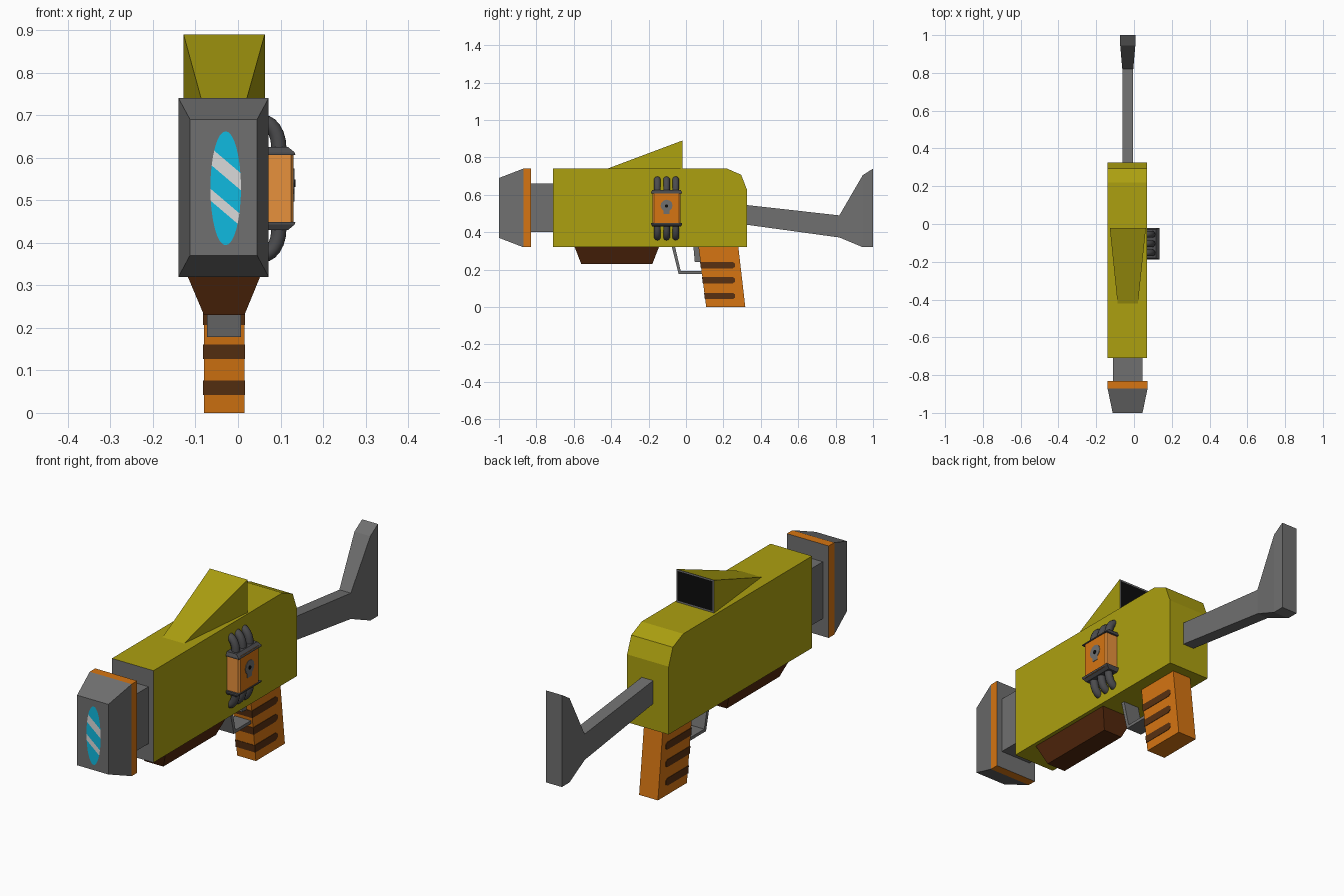
import bpy, bmesh, math
from mathutils import Vector

if "Cube" in bpy.data.objects:
    bpy.data.objects.remove(bpy.data.objects["Cube"])

CX = -0.033  # centre line of the main parts


def material(name, r, g, b):
    m = bpy.data.materials.new(name)
    lin = [(c / 255 / 12.92) if c < 11 else ((c / 255 + 0.055) / 1.055) ** 2.4 for c in (r, g, b)]
    m.diffuse_color = (*lin, 1)
    m.use_nodes = True
    m.node_tree.nodes["Principled BSDF"].inputs["Base Color"].default_value = m.diffuse_color
    return m


OLIVE = material("olive", 172, 160, 16)
GREY = material("grey", 112, 112, 112)
DARK = material("dark_grey", 76, 76, 78)
ORANGE = material("orange", 214, 117, 18)
AMBER = material("light_orange", 238, 150, 62)
BROWN = material("brown", 84, 40, 12)
STRIPE = material("stripe_brown", 88, 48, 17)
CYAN = material("cyan", 16, 186, 224)
WHITE = material("pale_grey", 218, 218, 218)
BLACK = material("black", 12, 12, 12)


def finish(name, bm, mats, rule=None):
    """Turn a bmesh into an object; rule(face) gives the material index."""
    bmesh.ops.recalc_face_normals(bm, faces=bm.faces)
    bm.normal_update()
    if rule:
        for f in bm.faces:
            f.material_index = rule(f)
    me = bpy.data.meshes.new(name)
    bm.to_mesh(me)
    bm.free()
    for m in mats:
        me.materials.append(m)
    ob = bpy.data.objects.new(name, me)
    bpy.context.collection.objects.link(ob)
    return ob


def loft(name, rings, mats, rule=None):
    """Skin a list of equal-length point rings and cap both ends."""
    bm = bmesh.new()
    vs = [[bm.verts.new(p) for p in r] for r in rings]
    n = len(vs[0])
    for a, b in zip(vs, vs[1:]):
        for i in range(n):
            bm.faces.new((a[i], a[(i + 1) % n], b[(i + 1) % n], b[i]))
    bm.faces.new(vs[0][::-1])
    bm.faces.new(vs[-1])
    return finish(name, bm, mats, rule)


def prism(name, profile, x0, x1, mats, rule=None):
    """Side profile in (y, z) extruded across x."""
    return loft(name, [[(x, y, z) for y, z in profile] for x in (x0, x1)], mats, rule)


def rect_y(y, x0, x1, z0, z1):
    return [(x0, y, z0), (x1, y, z0), (x1, y, z1), (x0, y, z1)]


def rect_z(z, x0, x1, y0, y1):
    return [(x0, y0, z), (x1, y0, z), (x1, y1, z), (x0, y1, z)]


# Main body with grey front face and rounded rear top
prism("body", [(-0.71, 0.32), (0.325, 0.32), (0.325, 0.63), (0.295, 0.707), (0.22, 0.74), (-0.71, 0.74)],
      -0.14, 0.07, [OLIVE, GREY], lambda f: int(f.normal.y < -0.9))

# Neck, muzzle and its coloured band
loft("neck", [rect_y(-0.85, -0.11, 0.045, 0.40, 0.66), rect_y(-0.70, -0.11, 0.045, 0.40, 0.66)], [GREY])
loft("muzzle", [rect_y(-1.0, -0.113, 0.045, 0.37, 0.69), rect_y(-0.87, -0.14, 0.072, 0.32, 0.74)], [GREY])
loft("muzzle_band", [rect_y(-0.87, -0.14, 0.072, 0.32, 0.74), rect_y(-0.83, -0.14, 0.072, 0.32, 0.74)],
     [ORANGE, GREY], lambda f: int(abs(f.normal.y) > 0.5))

# Oval lens cut by slanted lines into glints
bm = bmesh.new()
bm.faces.new([bm.verts.new((CX + 0.004 + 0.036 * math.cos(a), -1.001, 0.528 + 0.134 * math.sin(a)))
              for a in (i * math.tau / 32 for i in range(32))])
SLOPE = -0.85
LEVELS = (0.597, 0.557, 0.500, 0.472)  # band edges at the centre line
for h in LEVELS:
    bmesh.ops.bisect_plane(bm, geom=bm.verts[:] + bm.edges[:] + bm.faces[:],
                           plane_co=(CX, -1.001, h), plane_no=(-SLOPE, 0, 1))


def glint(f):
    c = f.calc_center_median()
    h = c.z - SLOPE * (c.x - CX)
    return int(LEVELS[1] < h < LEVELS[0] or LEVELS[3] < h < LEVELS[2])


for f in bm.faces:
    if f.normal.y > 0:
        f.normal_flip()
lens = finish("lens", bm, [CYAN, WHITE], glint)
if lens.data.polygons[0].normal.y > 0:
    lens.data.flip_normals()

# Wedge-shaped sight, open-looking at the back
bm = bmesh.new()
pts = [(-0.087, -0.42, 0.74), (0.021, -0.42, 0.74), (0.063, -0.02, 0.74),
       (-0.128, -0.02, 0.74), (0.063, -0.02, 0.89), (-0.128, -0.02, 0.89)]
v = [bm.verts.new(p) for p in pts]
for ids in ((0, 1, 4, 5), (0, 5, 3), (1, 2, 4), (0, 3, 2, 1)):
    bm.faces.new([v[i] for i in ids])
back = bm.faces.new([v[i] for i in (2, 3, 5, 4)])
bm.normal_update()
rim = bmesh.ops.inset_individual(bm, faces=[back], thickness=0.01)["faces"]
for f in rim:
    f.material_index = 1
back.material_index = 2
finish("sight", bm, [OLIVE, GREY, BLACK])

# Tapered fore grip under the body
loft("fore_grip", [rect_z(0.32, -0.118, 0.052, -0.595, -0.145), rect_z(0.23, -0.08, 0.015, -0.56, -0.18)], [BROWN])

# Trigger guard and trigger
prism("trigger_guard", [(-0.075, 0.32), (-0.04, 0.178), (0.10, 0.178), (0.10, 0.192), (-0.028, 0.192), (-0.058, 0.32)],
      -0.073, 0.007, [GREY])
prism("trigger", [(0.04, 0.32), (0.047, 0.24), (0.09, 0.24), (0.09, 0.32)], -0.055, -0.011, [GREY])

# Raked rear grip with bands that wrap the front
prism("rear_grip", [(0.067, 0.32), (0.108, 0.0), (0.317, 0.0), (0.28, 0.32)], -0.08, 0.015, [ORANGE])


def grip_front(z):
    return 0.108 - 0.128 * z - 0.002


for z0 in (0.042, 0.127, 0.207):
    z1 = z0 + 0.034
    prism("grip_band", [(grip_front(z0), z0), (0.25, z0), (0.263, z0 + 0.009), (0.263, z1 - 0.009),
                        (0.25, z1), (grip_front(z1), z1)], -0.082, 0.017, [STRIPE])

# Shoulder stock, widening toward the butt
stock_top = [(0.31, 0.547), (0.82, 0.49), (0.945, 0.705), (1.0, 0.74)]
stock_low = [(0.31, 0.442), (0.82, 0.372), (0.945, 0.32), (1.0, 0.32)]
loft("stock", [rect_y(a[0], CX - w, CX + w, b[1], a[1])
               for a, b, w in zip(stock_top, stock_low, (0.029, 0.029, 0.04, 0.04))], [GREY])

# Side canister with chamfered corners
canister = [(0.06, -0.178), (0.125, -0.178), (0.131, -0.17), (0.131, -0.038), (0.125, -0.03), (0.06, -0.03)]
loft("canister", [[(x, y, z) for x, y in canister] for z in (0.44, 0.615)],
     [ORANGE, AMBER], lambda f: int(abs(f.normal.y) > 0.5))

# Canister caps and hoses, mirrored top and bottom
MID = 0.5275
for s in (1, -1):
    loft("canister_cap", [rect_z(MID + s * h, 0.06, x, -0.104 - w, -0.104 + w)
                          for h, x, w in ((0.079, 0.135, 0.083), (0.085, 0.133, 0.083), (0.098, 0.117, 0.076))],
         [DARK])
    for y in (-0.153, -0.104, -0.055):
        rings = []
        for k in range(7):
            t = math.pi / 2 * k / 6
            c = Vector((0.06 + 0.036 * math.sin(t), y, MID + s * (0.095 + 0.06 * math.cos(t))))
            n = Vector((math.sin(t), 0, s * math.cos(t)))
            rings.append([c + 0.018 * (n * math.cos(a) + Vector((0, 1, 0)) * math.sin(a))
                          for a in (i * math.tau / 10 for i in range(10))])
        hose = loft("hose", rings, [DARK])
        for p in hose.data.polygons:
            p.use_smooth = len(p.vertices) == 4


# Small badge on the canister: round head, jaw and dark centre
def disc(y, z, r):
    return [(y + r * math.cos(i * math.tau / 12), z + r * math.sin(i * math.tau / 12)) for i in range(12)]


prism("badge_head", disc(-0.104, 0.542, 0.032), 0.130, 0.133, [GREY])
prism("badge_jaw", [(-0.121, 0.497), (-0.087, 0.497), (-0.087, 0.525), (-0.121, 0.525)], 0.130, 0.1325, [GREY])
prism("badge_dot", disc(-0.104, 0.540, 0.009), 0.130, 0.135, [BLACK])
